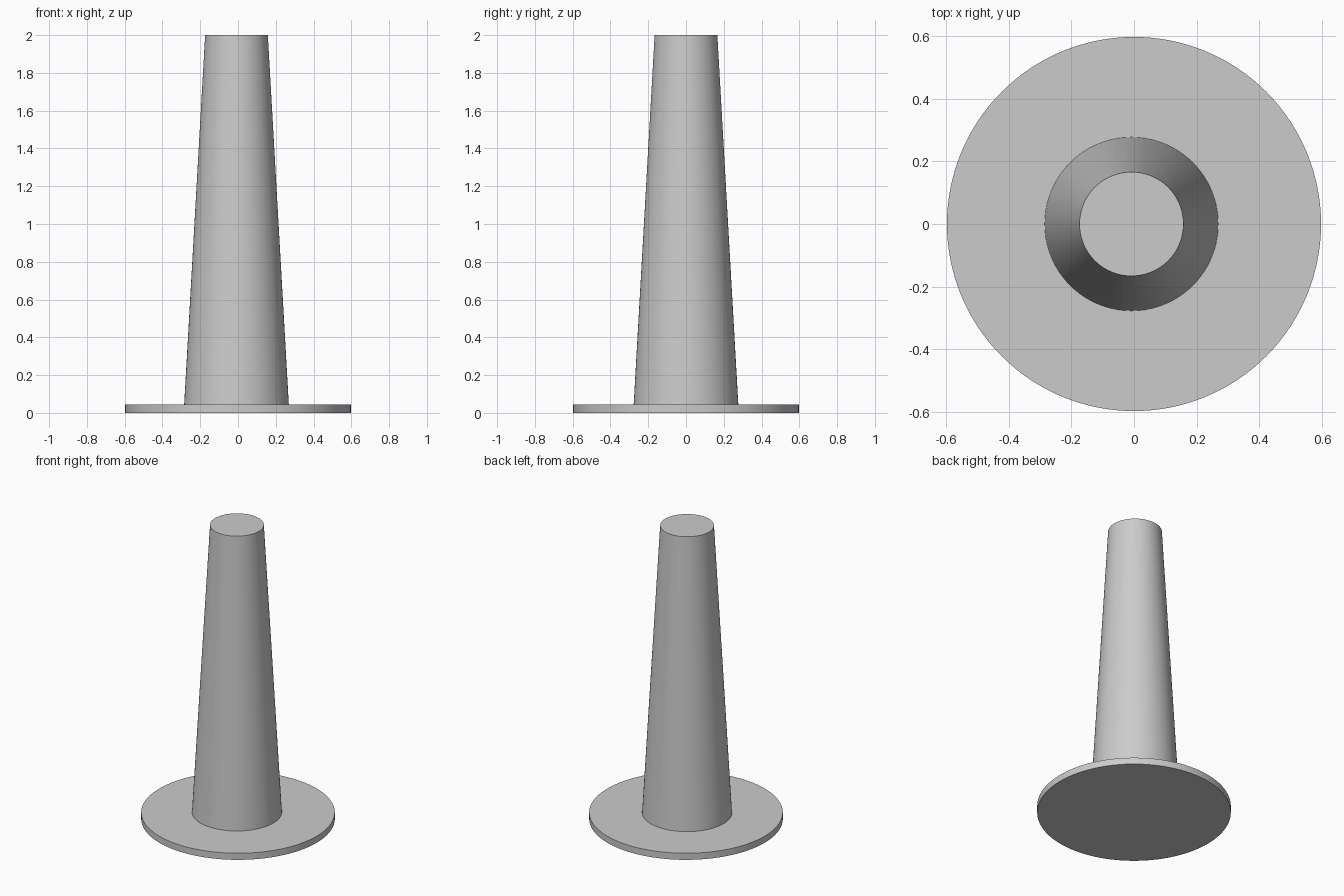
import bpy
import math

# Remove the default cube
cube = bpy.data.objects.get("Cube")
if cube:
    bpy.data.objects.remove(cube, do_unlink=True)

# Single flat colour
grey = bpy.data.materials.new("light_grey")
grey.use_nodes = True
colour = (0.6, 0.6, 0.6, 1.0)
grey.diffuse_color = colour
grey.node_tree.nodes["Principled BSDF"].inputs["Base Color"].default_value = colour


def tapered(name, x, z_low, z_high, r_low, r_high):
    """Capped round solid between two heights, smooth sides with sharp rims."""
    bpy.ops.mesh.primitive_cone_add(
        vertices=128, radius1=r_low, radius2=r_high, depth=z_high - z_low,
        location=(x, 0, (z_low + z_high) / 2))
    obj = bpy.context.object
    obj.name = name
    obj.data.name = name
    obj.data.materials.append(grey)
    bpy.ops.object.shade_smooth_by_angle(angle=math.radians(30))
    return obj


# Flat round foot
tapered("base_disc", 0, 0, 0.045, 0.597, 0.597)

# Tall tapering post, standing slightly off the disc centre
tapered("tapered_post", -0.008, 0.045, 2.0, 0.277, 0.166)
